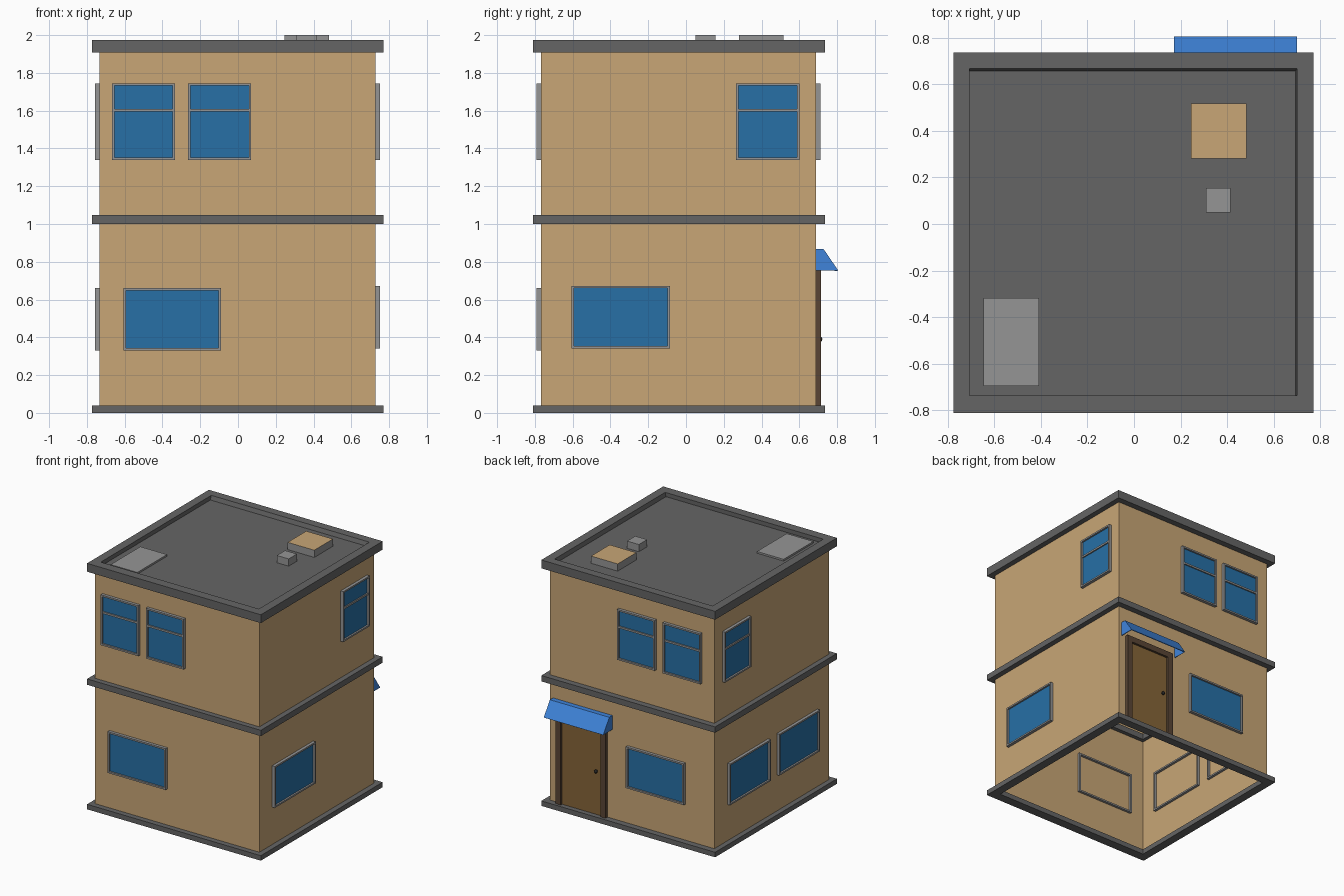
import bpy, bmesh

if "Cube" in bpy.data.objects:
    bpy.data.objects.remove(bpy.data.objects["Cube"])

X0, X1, Y0, Y1 = -0.733, 0.727, -0.767, 0.688   # wall planes


def mat(name, r, g, b):
    m = bpy.data.materials.new(name)
    m.diffuse_color = (r, g, b, 1)
    m.use_nodes = True
    m.node_tree.nodes["Principled BSDF"].inputs["Base Color"].default_value = m.diffuse_color
    return m


TAN = mat("tan_wall", 0.58, 0.38, 0.18)
DARK = mat("dark_grey", 0.13, 0.13, 0.13)
GREY = mat("light_grey", 0.30, 0.30, 0.30)
GLASS = mat("blue_glass", 0.02, 0.16, 0.38)
AWN = mat("awning_blue", 0.05, 0.23, 0.70)
WOOD = mat("door_wood", 0.24, 0.13, 0.04)
TRIM = mat("dark_wood", 0.10, 0.06, 0.035)
KNOB = mat("knob_dark", 0.02, 0.02, 0.02)


def obj(name, verts, faces, m, recalc=True):
    me = bpy.data.meshes.new(name)
    me.from_pydata(verts, [], faces)
    bm = bmesh.new()
    bm.from_mesh(me)
    if recalc:
        bmesh.ops.recalc_face_normals(bm, faces=bm.faces)
    bm.to_mesh(me)
    bm.free()
    me.materials.append(m)
    o = bpy.data.objects.new(name, me)
    bpy.context.collection.objects.link(o)
    return o


def rect(x0, x1, y0, y1, z):
    return [(x0, y0, z), (x1, y0, z), (x1, y1, z), (x0, y1, z)]


def box(name, x, y, z, m):
    v = rect(*x, *y, z[0]) + rect(*x, *y, z[1])
    f = [(3, 2, 1, 0), (4, 5, 6, 7)]
    f += [(i, (i + 1) % 4, (i + 1) % 4 + 4, i + 4) for i in range(4)]
    return obj(name, v, f, m)


def ring(name, loops, m):
    """Closed square tube from four rectangular loops of 4 points."""
    v = [p for lp in loops for p in lp]
    f = []
    for a in range(4):
        b = (a + 1) % 4
        for i in range(4):
            j = (i + 1) % 4
            f.append((a * 4 + i, a * 4 + j, b * 4 + j, b * 4 + i))
    return obj(name, v, f, m)


# point on a wall: u runs along the wall, d is the distance outward
SIDES = {
    "front": lambda u, d, z: (u, Y0 - d, z),
    "back": lambda u, d, z: (u, Y1 + d, z),
    "left": lambda u, d, z: (X0 - d, u, z),
    "right": lambda u, d, z: (X1 + d, u, z),
}


def wall_box(name, side, u, d, z, m):
    a, b = SIDES[side](u[0], d[0], z[0]), SIDES[side](u[1], d[1], z[1])
    s = [sorted(p) for p in zip(a, b)]
    return box(name, s[0], s[1], s[2], m)


def window(name, side, u0, u1, z0, z1, split):
    w = 0.013
    P = SIDES[side]

    def loop(i, d):
        return [P(u0 + i, d, z0 + i), P(u1 - i, d, z0 + i),
                P(u1 - i, d, z1 - i), P(u0 + i, d, z1 - i)]
    ring(name + "_frame", [loop(0, -0.02), loop(0, 0.024), loop(w, 0.024), loop(w, -0.02)], GREY)
    wall_box(name + "_glass", side, (u0 + w, u1 - w), (0.001, 0.01), (z0 + w, z1 - w), GLASS)
    if split:
        wall_box(name + "_bar", side, (u0 + w, u1 - w), (0.001, 0.02), (1.595, 1.61), GREY)


# walls: open tube
v = rect(X0, X1, Y0, Y1, 0.02) + rect(X0, X1, Y0, Y1, 1.94)
obj("walls", v, [(i, (i + 1) % 4, (i + 1) % 4 + 4, i + 4) for i in range(4)], TAN, False)

# base, middle and top ledges
OUT = (-0.774, 0.77, -0.81, 0.736)
INN = (-0.705, 0.70, -0.735, 0.668)
INB = (-0.705, 0.685, -0.735, 0.645)
for name, z0, z1, low in (("base_ledge", 0, 0.04, INN), ("middle_ledge", 1.0, 1.047, INN),
                          ("roof_ledge", 1.908, 1.975, INB)):
    ring(name, [rect(*OUT, z0), rect(*OUT, z1), rect(*INN, z1), rect(*low, z0)], DARK)

# roof deck and roof boxes
box("roof_deck", (-0.72, 0.70), (-0.75, 0.67), (1.93, 1.942), DARK)
box("roof_panel", (-0.645, -0.408), (-0.695, -0.318), (1.935, 1.956), GREY)
box("roof_vent", (0.31, 0.415), (0.05, 0.155), (1.935, 2.0), GREY)
hatch = box("roof_hatch", (0.245, 0.482), (0.28, 0.517), (1.935, 2.0), GREY)
hatch.data.materials.append(TAN)
for p in hatch.data.polygons:
    if p.normal.z > 0.5:
        p.material_index = 1

# windows
UP = (1.34, 1.745, True)
LOW = (0.33, 0.662, False)
for i, (side, u0, u1, (z0, z1, s)) in enumerate((
        ("front", -0.667, -0.333, UP), ("front", -0.265, 0.07, UP),
        ("front", -0.605, -0.09, LOW),
        ("right", 0.265, 0.6, UP), ("right", -0.605, -0.085, (0.34, 0.673, False)),
        ("left", 0.25, 0.585, UP), ("left", 0.005, 0.52, LOW), ("left", -0.62, -0.105, LOW),
        ("back", -0.22, 0.115, UP), ("back", -0.625, -0.29, UP),
        ("back", -0.478, 0.037, LOW))):
    window(f"{side}_window_{i}", side, u0, u1, z0, z1, s)

# door with posts, lintel and knob
wall_box("door", "back", (0.25, 0.62), (0.001, 0.008), (0.04, 0.74), WOOD)
for n, u in (("left", (0.215, 0.262)), ("right", (0.613, 0.66))):
    wall_box(f"door_post_{n}", "back", u, (-0.055, 0.026), (0.038, 0.765), TRIM)
wall_box("door_lintel", "back", (0.262, 0.613), (-0.055, 0.026), (0.718, 0.765), TRIM)
bpy.ops.mesh.primitive_uv_sphere_add(segments=10, ring_count=6, radius=0.014,
                                     location=(0.305, Y1 + 0.02, 0.39))
bpy.context.object.name = "door_knob"
bpy.context.object.data.materials.append(KNOB)

# awning: sloped hood, open underneath
prof = [(Y1, 0.755), (Y1, 0.868), (0.728, 0.868), (0.805, 0.755)]
v = [(x, y, z) for x in (0.172, 0.70) for y, z in prof]
hood = obj("awning", v, [(0, 1, 2, 3), (7, 6, 5, 4), (1, 5, 6, 2), (2, 6, 7, 3)], AWN)
sol = hood.modifiers.new("thickness", 'SOLIDIFY')
sol.thickness = 0.006

# centre the whole model in y (awning sticks out at the back)
